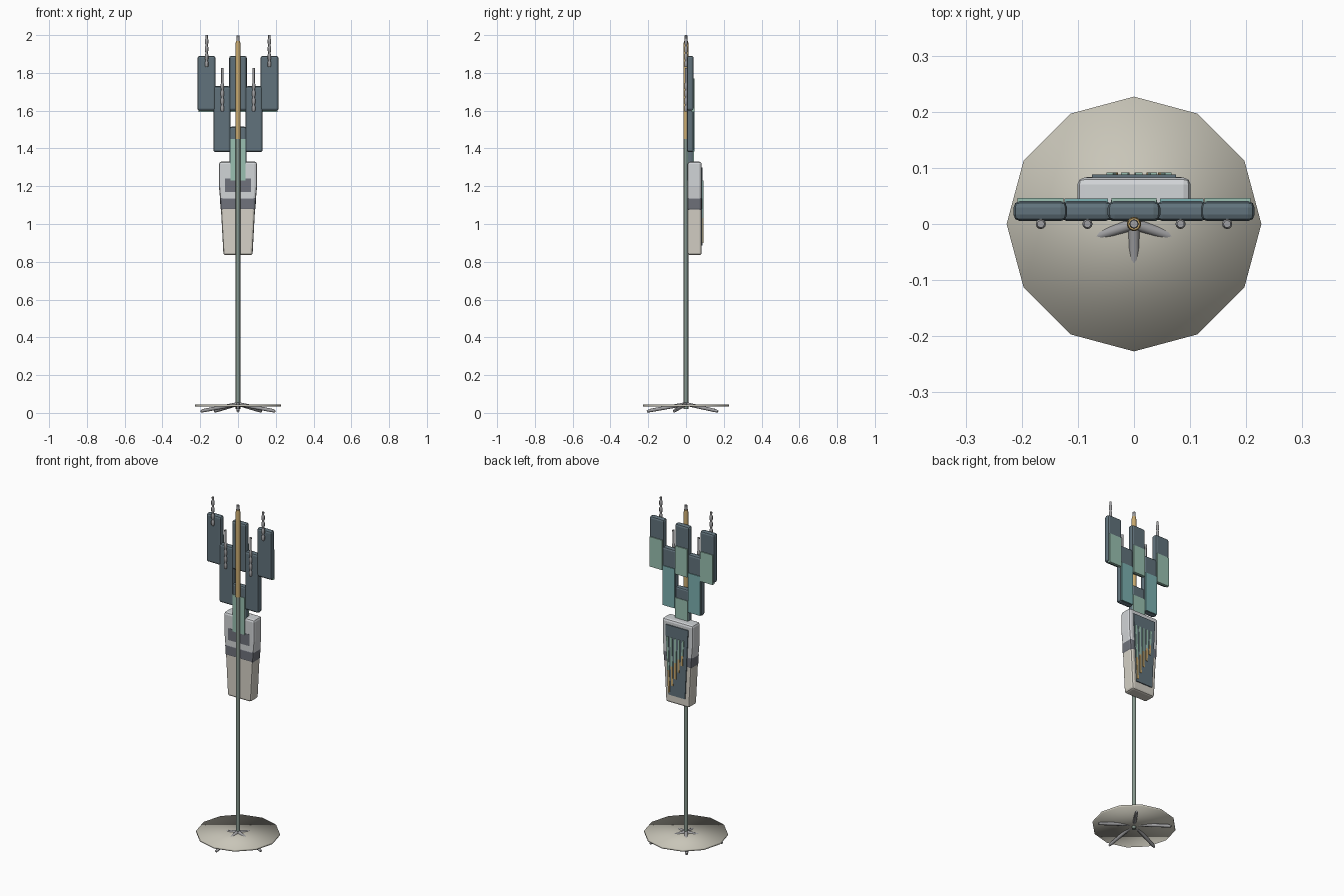
import bpy, bmesh, math
from mathutils import Vector

if "Cube" in bpy.data.objects:
    bpy.data.objects.remove(bpy.data.objects["Cube"])


def mat(name, c):
    m = bpy.data.materials.new(name)
    m.diffuse_color = (*c, 1)
    m.use_nodes = True
    m.node_tree.nodes["Principled BSDF"].inputs["Base Color"].default_value = m.diffuse_color
    return m


DARK = mat("dark_slate", (0.12, 0.17, 0.20))
BAND = mat("band_grey", (0.16, 0.17, 0.20))
GREEN = mat("pale_green", (0.32, 0.53, 0.44))
TEAL = mat("teal", (0.20, 0.44, 0.44))
WHITE = mat("cool_white", (0.64, 0.66, 0.68))
CREAM = mat("cream", (0.67, 0.64, 0.57))
STONE = mat("stone", (0.58, 0.56, 0.48))
SAGE = mat("sage", (0.24, 0.31, 0.27))
GOLD = mat("gold", (0.58, 0.40, 0.16))
STEEL = mat("steel", (0.35, 0.35, 0.36))


def finish(bm, name, m, smooth=None):
    bmesh.ops.recalc_face_normals(bm, faces=bm.faces)
    me = bpy.data.meshes.new(name)
    bm.to_mesh(me)
    bm.free()
    ob = bpy.data.objects.new(name, me)
    bpy.context.collection.objects.link(ob)
    me.materials.append(m)
    if smooth:
        bpy.context.view_layer.objects.active = ob
        ob.select_set(True)
        bpy.ops.object.shade_smooth_by_angle(angle=math.radians(smooth))
        ob.select_set(False)
    return ob


def slab(name, profile, y0, y1, m, bevel=0.0):
    """Extrude an x-z outline from y0 to y1."""
    bm = bmesh.new()
    f = bm.faces.new([bm.verts.new((x, y0, z)) for x, z in profile])
    ext = bmesh.ops.extrude_face_region(bm, geom=[f])
    for v in ext["geom"]:
        if isinstance(v, bmesh.types.BMVert):
            v.co.y = y1
    ob = finish(bm, name, m)
    if bevel:
        b = ob.modifiers.new("bevel", "BEVEL")
        b.width, b.segments, b.angle_limit = bevel, 2, math.radians(40)
    return ob


def box(name, x, w, z0, z1, y0, y1, m, bevel=0.0):
    return slab(name, [(x - w, z0), (x + w, z0), (x + w, z1), (x - w, z1)], y0, y1, m, bevel)


def rod(name, a, b, r0, r1, m, n=12, smooth=40):
    a, b = Vector(a), Vector(b)
    bm = bmesh.new()
    bmesh.ops.create_cone(bm, cap_ends=True, segments=n, radius1=r0, radius2=r1, depth=(b - a).length)
    q = (b - a).to_track_quat('Z', 'Y')
    for v in bm.verts:
        v.co = q @ v.co + (a + b) / 2
    return finish(bm, name, m, smooth)


def lathe(name, x, pts, m, n=12):
    """Revolve (radius, z) points around a vertical axis at x."""
    bm = bmesh.new()
    rings = [[bm.verts.new((x + r * math.cos(2 * math.pi * i / n), r * math.sin(2 * math.pi * i / n), z))
              for i in range(n)] for r, z in pts]
    for lo, hi in zip(rings, rings[1:]):
        for i in range(n):
            bm.faces.new((lo[i], lo[(i + 1) % n], hi[(i + 1) % n], hi[i]))
    bm.faces.new(rings[0])
    bm.faces.new(rings[-1])
    return finish(bm, name, m, 35)


# twelve-sided base plate, softly shaded
rod("base_plate", (0, 0, 0.033), (0, 0, 0.044), 0.227, 0.227, STONE, 12, 180)

# five sloping feet
for i in range(5):
    t = math.radians(-90 + 72 * i)
    c, s = math.cos(t), math.sin(t)
    rod(f"foot_{i}", (0, 0, 0.047), (0.19 * c, 0.19 * s, 0.0125), 0.010, 0.009, STEEL)
    rod(f"foot_tip_{i}", (0.19 * c, 0.19 * s, 0.0125), (0.207 * c, 0.207 * s, 0.0075), 0.009, 0.006, STEEL)

# central pole, gold mast and tip
rod("pole", (0, 0, 0.02), (0, 0, 1.45), 0.012, 0.012, SAGE)
lathe("gold_mast", 0, [(0.013, 1.45), (0.013, 1.95), (0.011, 1.97)], GOLD)
rod("mast_tip", (0, 0, 1.97), (0, 0, 1.998), 0.008, 0.007, STEEL)

# tapered housing with a dark waist band
Y0, Y1 = 0.008, 0.083
slab("housing_upper", [(-0.092, 1.10), (0.092, 1.10), (0.101, 1.20), (0.101, 1.33), (-0.101, 1.33),
                       (-0.101, 1.20)], Y0, Y1, WHITE, 0.013)
slab("housing_lower", [(-0.077, 0.835), (0.077, 0.835), (0.093, 1.13), (-0.093, 1.13)], Y0, Y1, CREAM, 0.012)
slab("waist_band", [(-0.092, 1.07), (0.092, 1.07), (0.096, 1.145), (-0.096, 1.145)],
     Y0 - 0.001, Y1 + 0.001, BAND, 0.012)
box("front_patch", 0, 0.07, 1.17, 1.24, Y0 - 0.001, 0.03, BAND)

# back plate with stepped slats, gold at their lower ends
slab("back_plate", [(-0.055, 0.885), (0.055, 0.885), (0.075, 1.30), (-0.075, 1.30)], 0.08, 0.0885, DARK)
for i in range(5):
    x = 0.061 - 0.026 * i
    lo, hi = 0.90 + 0.045 * i, 1.23
    mid = lo + 0.40 * (hi - lo)
    xl = x * 0.80
    xm = xl + 0.4 * (x - xl)
    w = 0.006
    slab(f"slat_gold_{i}", [(xl - w, lo), (xl + w, lo), (xm + w, mid), (xm - w, mid)], 0.086, 0.092, GOLD)
    slab(f"slat_green_{i}", [(xm - w, mid), (xm + w, mid), (x + w, hi), (x - w, hi)], 0.086, 0.092, GREEN)

# fan of rounded panels with coloured back covers
PY0, PY1 = 0.005, 0.041
box("neck_panel", 0, 0.044, 1.23, 1.515, PY0 + 0.002, PY1 - 0.001, DARK, 0.010)
box("neck_cover", 0, 0.041, 1.23, 1.45, PY0, PY1 + 0.002, GREEN)
box("top_centre_panel", 0, 0.047, 1.60, 1.89, PY0, PY1, DARK, 0.012)
box("top_centre_cover", 0, 0.040, 1.592, 1.76, 0.03, 0.046, GREEN)
for side, s in (("left", -1), ("right", 1)):
    box(f"{side}_middle_panel", s * 0.085, 0.046, 1.38, 1.73, PY0, PY1, DARK, 0.012)
    box(f"{side}_middle_cover", s * 0.085, 0.039, 1.385, 1.62, 0.03, 0.045, TEAL)
    box(f"{side}_outer_panel", s * 0.167, 0.048, 1.60, 1.89, PY0, PY1, DARK, 0.012)
    box(f"{side}_outer_cover", s * 0.167, 0.041, 1.592, 1.77, 0.03, 0.046, GREEN)
    # beaded antennas in front of the panels
    for name, x, z0, z1 in (("middle", 0.083, 1.595, 1.825), ("outer", 0.166, 1.83, 2.0)):
        pts, z = [(0.006, z0)], z0
        while z < z0 + 0.14:
            pts += [(0.009, z + 0.006), (0.009, z + 0.026), (0.006, z + 0.032), (0.006, z + 0.038)]
            z += 0.04
        pts += [(0.0065, z1)]
        lathe(f"{side}_{name}_antenna", s * x, pts, STEEL)
